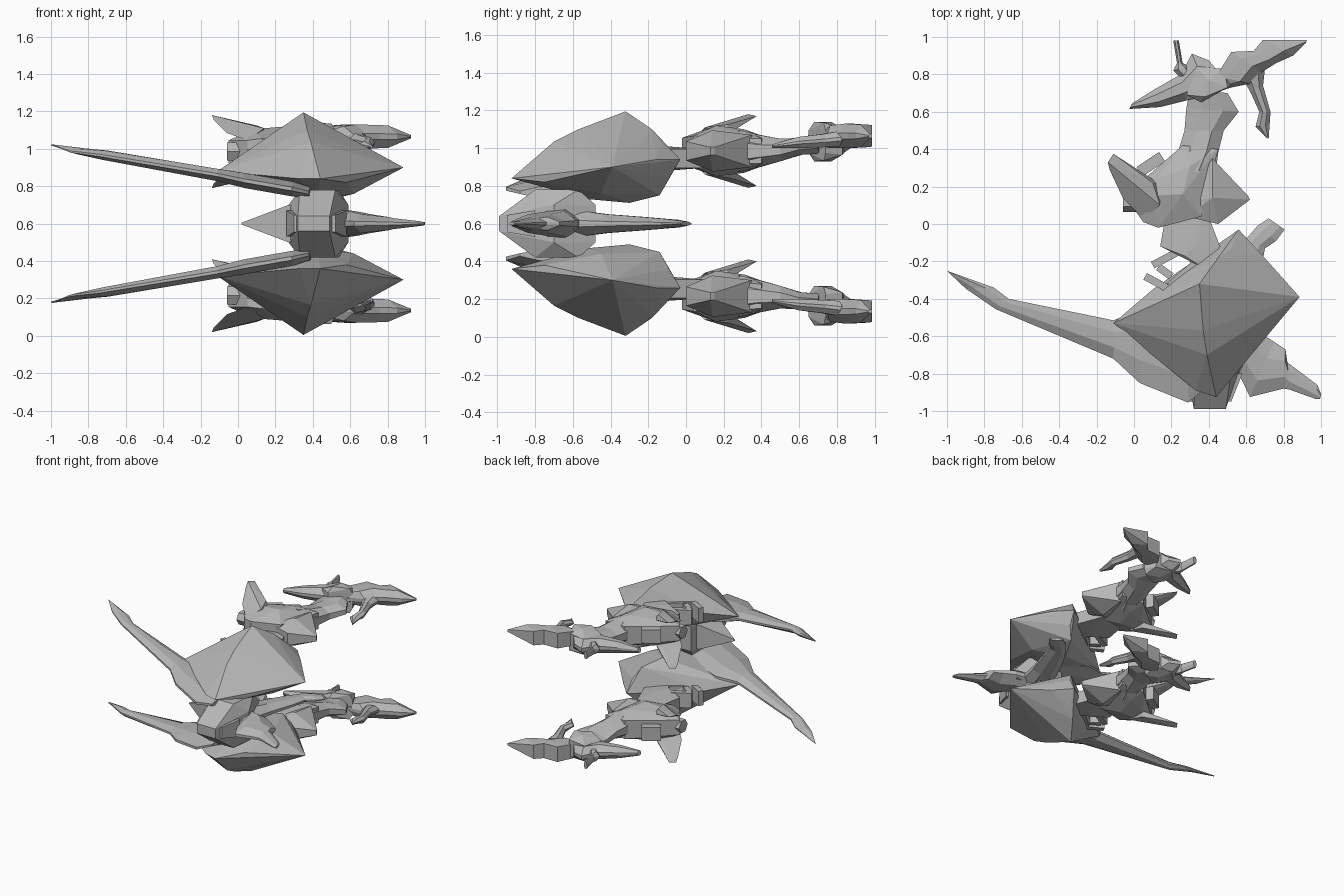
import bpy, bmesh, math
from mathutils import Vector

MID = 0.6  # the whole machine is mirrored about this height
grey = bpy.data.materials.new("armour grey")
grey.diffuse_color = (0.47, 0.47, 0.47, 1)


def finish(name, bm, pair):
    """Clean up a part, add its mirrored twin and make the object."""
    if pair:
        twin = bmesh.ops.duplicate(bm, geom=bm.verts[:] + bm.edges[:] + bm.faces[:])["geom"]
        for v in (g for g in twin if isinstance(g, bmesh.types.BMVert)):
            v.co.z = 2 * MID - v.co.z
    bmesh.ops.recalc_face_normals(bm, faces=bm.faces[:])
    me = bpy.data.meshes.new(name)
    bm.to_mesh(me)
    bm.free()
    me.materials.append(grey)
    bpy.context.collection.objects.link(bpy.data.objects.new(name, me))


def hull(name, pts, c=None, pair=True):
    """Faceted solid round the points; with c, the third value is +/- depth about c."""
    bm = bmesh.new()
    for x, y, z in pts:
        for h in ((z,) if c is None else (c - z, c + z)):
            bm.verts.new((x, y, h))
    bmesh.ops.remove_doubles(bm, verts=bm.verts[:], dist=0.0005)
    res = bmesh.ops.convex_hull(bm, input=bm.verts[:])
    junk = {g for g in res["geom_interior"] + res["geom_unused"]
            if isinstance(g, bmesh.types.BMVert)}
    bmesh.ops.delete(bm, geom=list(junk), context='VERTS')
    finish(name, bm, pair)


def blade(name, sections, pair=True, edge1=0.25, edge2=0.25):
    """Loft of bevelled strips: (x1, y1, x2, y2, z, half thickness)."""
    bm = bmesh.new()
    rings = []
    for x1, y1, x2, y2, z, t in sections:
        a, b, up = Vector((x1, y1, z)), Vector((x2, y2, z)), Vector((0, 0, t))
        p, q, e, f = a.lerp(b, 0.3), a.lerp(b, 0.7), up * edge1, up * edge2
        rings.append([bm.verts.new(v) for v in
                      (a - e, a + e, p + up, q + up, b + f, b - f, q - up, p - up)])
    for r, s in zip(rings, rings[1:]):
        for i in range(8):
            j = (i + 1) % 8
            bm.faces.new((r[i], r[j], s[j], s[i]))
    bm.faces.new(rings[0])
    bm.faces.new(rings[-1])
    finish(name, bm, pair)


def bar(name, x1, y1, x2, y2, w, c, h):
    """Straight box between two plan points."""
    d = Vector((x2 - x1, y2 - y1)).normalized() * w / 2
    hull(name, [(x + s * d.y, y - s * d.x, h)
                for x, y in ((x1, y1), (x2, y2)) for s in (-1, 1)], c)


# Shoulder shells
hull("shoulder_shell", [
    (0.35, -0.32, 1.195), (0.37, -0.57, 1.10), (0.39, -0.7, 1.035),
    (0.45, -0.18, 1.10), (0.52, -0.13, 1.03), (0.56, -0.03, 0.94),
    (0.885, -0.39, 0.90), (0.68, -0.16, 0.94), (-0.11, -0.53, 0.88),
    (0.1, -0.35, 0.92), (0.44, -0.925, 0.84), (0.33, -0.89, 0.84),
    (0.58, -0.75, 0.82), (0.42, -0.3, 0.71), (0.5, -0.14, 0.75),
    (0.42, -0.52, 0.73), (0.62, -0.45, 0.76), (0.55, -0.09, 0.84)])

# Long swept wings
blade("wing", [
    (-1.0, -0.25, -0.99, -0.26, 1.02, 0.004), (-0.75, -0.34, -0.9, -0.345, 0.985, 0.015),
    (-0.67, -0.40, -0.74, -0.455, 0.965, 0.025), (-0.11, -0.515, -0.11, -0.72, 0.86, 0.033),
    (0.05, -0.45, 0.03, -0.85, 0.83, 0.04), (0.30, -0.5, 0.29, -0.955, 0.785, 0.04),
    (0.4, -0.55, 0.38, -0.88, 0.765, 0.03)])

# Torso with prow, flanks and back
hull("torso", [
    (0.32, -0.99, 0.04), (0.49, -0.99, 0.04), (0.27, -0.72, 0.1), (0.33, -0.80, 0.18),
    (0.52, -0.80, 0.18), (0.34, -0.57, 0.18), (0.54, -0.57, 0.18),
    (0.59, -0.7, 0.1), (0.3, -0.49, 0.1), (0.52, -0.48, 0.1)], MID, False)
hull("prow_cap", [(0.3, -0.95, 0.045), (0.52, -0.95, 0.045), (0.26, -0.8, 0.07),
                  (0.58, -0.8, 0.07)], MID, False)
hull("rear_spike", [(0.02, -0.66, 0.005), (0.27, -0.78, 0.1), (0.27, -0.55, 0.1),
                    (0.4, -0.78, 0.08), (0.4, -0.55, 0.08)], MID, False)
hull("chest_sensor", [(x, y, 0.035) for x in (0.5, 0.65) for y in (-0.63, -0.59)], MID, False)

# Flat blades on the centre line
blade("front_blade", [
    (0.5, -0.55, 0.48, -0.82, 0.6, 0.085), (0.67, -0.58, 0.56, -0.8, 0.6, 0.065),
    (0.75, -0.63, 0.62, -0.925, 0.6, 0.05), (0.81, -0.67, 0.80, -0.88, 0.6, 0.035),
    (0.82, -0.74, 0.83, -0.885, 0.6, 0.03), (0.98, -0.86, 0.97, -0.935, 0.6, 0.012),
    (1.0, -0.91, 0.995, -0.935, 0.6, 0.008)], False)
blade("tail_blade", [
    (0.36, -0.6, 0.58, -0.62, 0.6, 0.075), (0.42, -0.4, 0.62, -0.44, 0.6, 0.05),
    (0.52, -0.2, 0.68, -0.24, 0.6, 0.035), (0.6, -0.08, 0.7, -0.13, 0.6, 0.025),
    (0.66, -0.01, 0.76, -0.09, 0.6, 0.02), (0.72, 0.03, 0.805, -0.03, 0.6, 0.01)], False)

# Hips with an open frame
hull("hip", [(0.14, -0.12, 0.05), (0.17, 0.05, 0.05), (0.38, 0.09, 0.05), (0.46, -0.12, 0.05),
             (0.38, -0.24, 0.06), (0.27, -0.17, 0.07), (0.33, -0.12, 0.065)], 0.945)
for i, (x1, y1, x2, y2) in enumerate(((0.10, -0.22, 0.29, -0.12), (0.28, -0.12, 0.33, -0.22),
                                      (0.06, -0.28, 0.19, -0.35), (0.19, -0.33, 0.33, -0.21),
                                      (0.13, -0.23, 0.20, -0.28))):
    bar("hip_frame_%d" % (i + 1), x1, y1, x2, y2, 0.04, 0.94, 0.06)

# Thighs and side guards
LEG = 0.985
hull("thigh", [(0.05, 0.01, 0.06), (0.13, -0.02, 0.07), (0.36, 0.04, 0.08), (-0.05, 0.15, 0.06),
               (0.08, 0.15, 0.12), (0.26, 0.16, 0.135), (0.12, 0.24, 0.11), (0.3, 0.31, 0.115),
               (0.26, 0.42, 0.075), (0.45, 0.4, 0.065)], LEG)
hull("thigh_guard", [(0.26, 0.12, 0.06), (0.28, 0.04, 0.06), (0.45, 0.0, 0.05), (0.62, 0.13, 0.02),
                     (0.61, 0.15, 0.02), (0.47, 0.24, 0.06), (0.42, 0.35, 0.085),
                     (0.42, 0.14, 0.11)], LEG)

# Forked rear fins
for s, side in ((1, "upper"), (-1, "lower")):
    hull(side + "_fin", [(x, y, LEG + s * h) for x, y, h in (
        (-0.14, 0.33, 0.195), (-0.11, 0.375, 0.185), (-0.13, 0.29, 0.17), (0.0, 0.27, 0.12),
        (0.13, 0.22, 0.09), (-0.06, 0.14, 0.1), (0.05, 0.03, 0.06), (0.14, 0.1, 0.125),
        (0.1, 0.22, 0.14))])

# Knee block and six-sided pin
bar("knee_block", 0.03, 0.28, 0.15, 0.36, 0.06, 1.0, 0.055)
hull("knee_pin", [(x, 0.12 + 0.055 * math.cos(a), LEG + 0.055 * math.sin(a))
                  for x in (-0.06, 0.1) for a in (k * math.pi / 3 for k in range(6))])

# Shins
blade("shin", [(0.12, 0.24, 0.44, 0.3, 0.985, 0.11), (0.24, 0.4, 0.45, 0.38, 0.985, 0.085),
               (0.27, 0.5, 0.48, 0.5, 0.99, 0.06), (0.28, 0.62, 0.56, 0.6, 1.01, 0.045),
               (0.3, 0.72, 0.5, 0.7, 1.02, 0.05)], True, 0.4, 0.4)

# Feet: long heel spike, ankle, toe blade, hooked claw and spur
blade("heel_spike", [(-0.025, 0.615, -0.01, 0.645, 1.02, 0.02), (0.14, 0.625, 0.11, 0.72, 1.03, 0.045),
                     (0.28, 0.66, 0.25, 0.8, 1.035, 0.06), (0.4, 0.69, 0.31, 0.91, 1.04, 0.06),
                     (0.52, 0.73, 0.4, 0.875, 1.045, 0.05)])
hull("ankle", [(0.28, 0.69, 0.06), (0.33, 0.84, 0.06), (0.36, 0.65, 0.06), (0.38, 0.68, 0.105),
               (0.50, 0.73, 0.1), (0.40, 0.77, 0.105), (0.52, 0.74, 0.06), (0.48, 0.83, 0.07)], 1.035)
blade("toe_blade", [(0.43, 0.76, 0.47, 0.72, 1.05, 0.04), (0.44, 0.79, 0.62, 0.75, 1.06, 0.06),
                    (0.52, 0.92, 0.68, 0.81, 1.065, 0.065), (0.64, 0.925, 0.76, 0.86, 1.065, 0.063),
                    (0.69, 0.985, 0.85, 0.9, 1.065, 0.06), (0.925, 0.985, 0.92, 0.97, 1.065, 0.01)],
      True, 0.95, 0.25)
blade("claw", [(0.58, 0.78, 0.7, 0.83, 1.05, 0.04), (0.62, 0.71, 0.69, 0.74, 1.04, 0.035),
               (0.67, 0.6, 0.73, 0.6, 1.03, 0.03), (0.65, 0.52, 0.725, 0.53, 1.02, 0.02),
               (0.71, 0.46, 0.72, 0.455, 1.01, 0.01)])
blade("foot_spur", [(0.21, 0.98, 0.24, 0.98, 1.05, 0.03), (0.23, 0.86, 0.26, 0.86, 1.04, 0.035),
                    (0.21, 0.82, 0.3, 0.84, 1.04, 0.04), (0.27, 0.76, 0.33, 0.8, 1.04, 0.04)])
